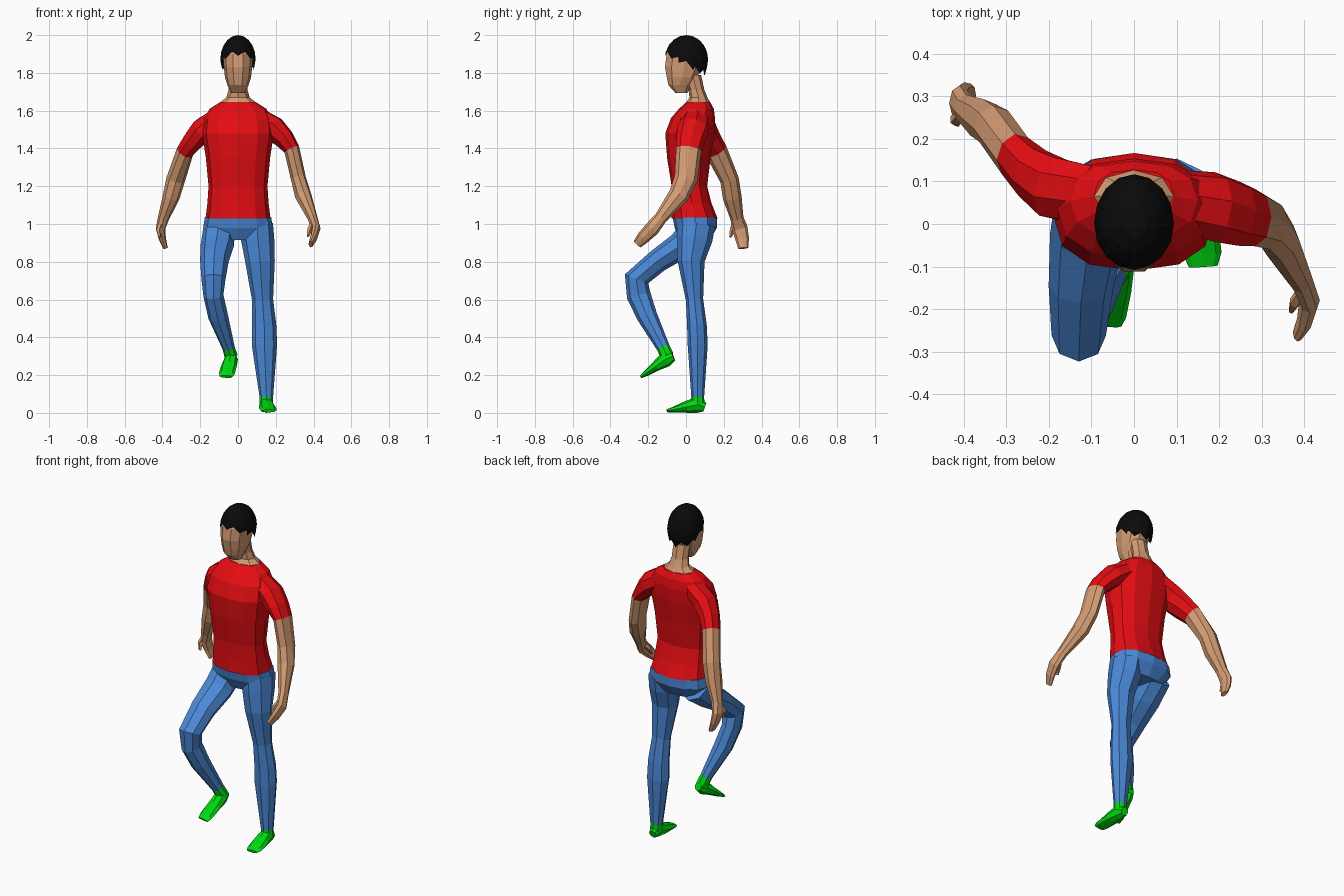
import bpy, bmesh, math
from mathutils import Vector


def material(name, rgb):
    m = bpy.data.materials.new(name)
    m.diffuse_color = (*rgb, 1)
    return m


SKIN = material("skin", (0.66, 0.33, 0.17))
RED = material("red cloth", (0.78, 0.004, 0.006))
BLUE = material("blue denim", (0.07, 0.25, 0.68))
GREEN = material("green shoe", (0.0, 0.7, 0.005))
BLACK = material("black hair", (0.003, 0.003, 0.003))


def finish(name, bm, mats):
    bmesh.ops.recalc_face_normals(bm, faces=bm.faces)
    me = bpy.data.meshes.new(name)
    bm.to_mesh(me)
    bm.free()
    for m in mats:
        me.materials.append(m)
    ob = bpy.data.objects.new(name, me)
    bpy.context.collection.objects.link(ob)
    return ob


def loft(name, sections, mats, n=8, level=False, split=99, power=1.0):
    """Skin rings (x, y, z, rx, ry); spans from `split` on use the second material."""
    bm = bmesh.new()
    pts = [Vector(s[:3]) for s in sections]
    rings = []
    for i, s in enumerate(sections):
        side, up = Vector((1, 0, 0)), Vector((0, 1, 0))
        if not level:
            a, b = pts[max(i - 1, 0)], pts[min(i + 1, len(pts) - 1)]
            t = Vector((0, 0, 0))
            for d in (pts[i] - a, b - pts[i]):
                if d.length > 0:
                    t += d.normalized()
            t.normalize()
            side = (side - t * side.dot(t)).normalized()
            up = t.cross(side)
        ring = []
        for k in range(n):
            ang = 2 * math.pi * k / n
            c, q = math.cos(ang), math.sin(ang)
            c = math.copysign(abs(c) ** power, c) if abs(c) > 1e-6 else 0
            q = math.copysign(abs(q) ** power, q) if abs(q) > 1e-6 else 0
            ring.append(bm.verts.new(pts[i] + side * s[3] * c + up * s[4] * q))
        rings.append(ring)
    for i in range(len(rings) - 1):
        for k in range(n):
            j = (k + 1) % n
            f = bm.faces.new((rings[i][k], rings[i][j], rings[i + 1][j], rings[i + 1][k]))
            f.material_index = int(i >= split)
    bm.faces.new(rings[0])
    bm.faces.new(rings[-1]).material_index = int(len(rings) > split)
    return finish(name, bm, mats)


# Shirt body
loft("shirt", [
    (0, 0.045, 1.03, 0.172, 0.122), (0, 0.03, 1.11, 0.162, 0.105),
    (0, 0.018, 1.20, 0.156, 0.094), (0, 0.015, 1.35, 0.170, 0.115),
    (0, 0.02, 1.48, 0.190, 0.130), (0, 0.037, 1.56, 0.180, 0.117),
    (0, 0.055, 1.61, 0.150, 0.092), (0, 0.065, 1.645, 0.095, 0.063),
], [RED], n=12, level=True, power=0.85)

# Neck, flaring into the collar
loft("neck", [
    (0, 0.065, 1.645, 0.094, 0.062), (0, 0.066, 1.67, 0.062, 0.048),
    (0, 0.055, 1.71, 0.050, 0.042), (0, 0.035, 1.79, 0.050, 0.045),
], [SKIN], level=True)

# Head
loft("head", [
    (0, -0.025, 1.693, 0.036, 0.032), (0, -0.032, 1.735, 0.056, 0.064),
    (0, -0.022, 1.775, 0.069, 0.083), (0, -0.012, 1.83, 0.075, 0.104),
    (0, -0.005, 1.90, 0.080, 0.102), (0, 0, 1.95, 0.055, 0.070),
], [SKIN], n=10, level=True, power=0.9)

# Hair: dome cut on a slant, with a jagged hairline
bm = bmesh.new()
bmesh.ops.create_uvsphere(bm, u_segments=16, v_segments=10, radius=1)
for v in bm.verts:
    v.co = Vector((v.co.x * 0.094, v.co.y * 0.115 + 0.002, v.co.z * 0.13 + 1.87))
bmesh.ops.bisect_plane(bm, geom=bm.verts[:] + bm.edges[:] + bm.faces[:],
                       plane_co=(0, 0, 1.85), plane_no=(0, 0.115, 0.22), clear_inner=True)
rim = sorted({v for e in bm.edges if e.is_boundary for v in e.verts},
             key=lambda v: math.atan2(v.co.x, v.co.y))
for i, v in enumerate(rim):
    v.co.z += 0.014 if i % 2 else -0.016
finish("hair", bm, [BLACK])

# Arms with sleeves: one swings forward, one swings back
loft("left_arm", [
    (0.10, 0.055, 1.56, 0.06, 0.075), (0.19, 0.04, 1.505, 0.066, 0.085),
    (0.245, 0.025, 1.45, 0.055, 0.078), (0.285, 0.015, 1.395, 0.042, 0.068),
    (0.32, 0.0, 1.24, 0.04, 0.062), (0.345, -0.04, 1.15, 0.044, 0.054),
    (0.395, -0.135, 1.03, 0.027, 0.034), (0.413, -0.18, 0.975, 0.024, 0.04),
    (0.402, -0.225, 0.93, 0.019, 0.035), (0.385, -0.258, 0.893, 0.012, 0.025),
], [RED, SKIN], split=3)
loft("right_arm", [
    (-0.10, 0.065, 1.56, 0.06, 0.075), (-0.19, 0.085, 1.495, 0.066, 0.08),
    (-0.24, 0.12, 1.44, 0.055, 0.07), (-0.28, 0.16, 1.385, 0.047, 0.06),
    (-0.33, 0.23, 1.235, 0.05, 0.05), (-0.355, 0.245, 1.14, 0.045, 0.05),
    (-0.395, 0.27, 1.03, 0.03, 0.035), (-0.41, 0.285, 0.975, 0.025, 0.042),
    (-0.40, 0.298, 0.92, 0.019, 0.036), (-0.383, 0.303, 0.872, 0.012, 0.027),
], [RED, SKIN], split=3)

# Thumbs
loft("left_thumb", [(0.402, -0.15, 1.01, 0.015, 0.016), (0.378, -0.185, 0.97, 0.014, 0.014),
                    (0.37, -0.205, 0.935, 0.007, 0.007)], [SKIN], n=5)
loft("right_thumb", [(-0.405, 0.262, 1.01, 0.015, 0.016), (-0.42, 0.245, 0.97, 0.014, 0.014),
                     (-0.415, 0.235, 0.93, 0.007, 0.007)], [SKIN], n=5)

# Trousers: hips, standing leg and raised leg, each leg ending in a green ankle
loft("hips", [
    (0, 0.047, 1.035, 0.176, 0.118), (0, 0.052, 0.98, 0.184, 0.112),
    (0, 0.05, 0.915, 0.12, 0.075),
], [BLUE], n=12, level=True, power=0.85)
loft("left_leg", [
    (0.10, 0.055, 1.0, 0.085, 0.10), (0.104, 0.045, 0.92, 0.088, 0.095),
    (0.117, 0.027, 0.80, 0.078, 0.071), (0.13, 0.045, 0.60, 0.056, 0.046),
    (0.139, 0.058, 0.46, 0.064, 0.052), (0.14, 0.062, 0.36, 0.067, 0.053),
    (0.15, 0.062, 0.085, 0.036, 0.034), (0.15, 0.062, 0.04, 0.036, 0.036),
], [BLUE, GREEN], split=6)
loft("right_leg", [
    (-0.10, 0.06, 0.97, 0.085, 0.09), (-0.11, -0.03, 0.885, 0.088, 0.072),
    (-0.125, -0.15, 0.805, 0.076, 0.062), (-0.13, -0.262, 0.71, 0.064, 0.066),
    (-0.13, -0.25, 0.62, 0.053, 0.064), (-0.105, -0.205, 0.51, 0.053, 0.054),
    (-0.05, -0.12, 0.345, 0.033, 0.035), (-0.037, -0.10, 0.30, 0.035, 0.036),
], [BLUE, GREEN], split=6)

# Shoes, heel to toe
loft("left_shoe", [
    (0.15, 0.10, 0.03, 0.024, 0.024), (0.15, 0.06, 0.044, 0.037, 0.044),
    (0.154, 0.0, 0.031, 0.044, 0.031), (0.161, -0.07, 0.016, 0.045, 0.015),
    (0.163, -0.10, 0.011, 0.034, 0.008),
], [GREEN])
loft("right_shoe", [
    (-0.032, -0.068, 0.30, 0.022, 0.025), (-0.036, -0.105, 0.285, 0.036, 0.042),
    (-0.047, -0.155, 0.25, 0.041, 0.028), (-0.06, -0.215, 0.207, 0.042, 0.015),
    (-0.063, -0.238, 0.192, 0.034, 0.008),
], [GREEN])
